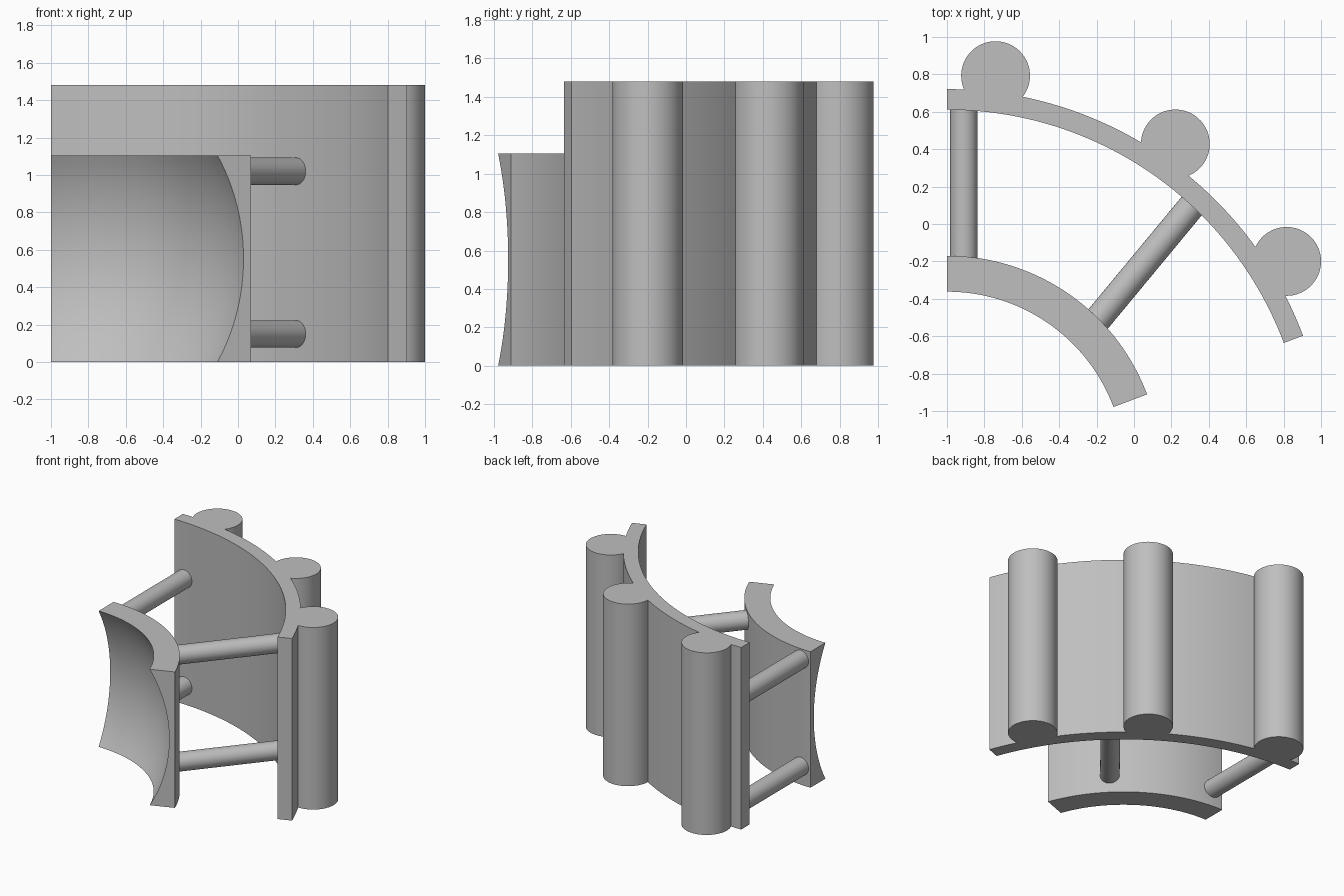
import bpy, bmesh, math
from mathutils import Vector

if "Cube" in bpy.data.objects:
    bpy.data.objects.remove(bpy.data.objects["Cube"])

CX, CY = -1.0, -1.313            # shared axis of both curved walls
A0, A1 = math.radians(90), math.radians(20.6)

grey = bpy.data.materials.new("light_grey")
grey.diffuse_color = (0.52, 0.52, 0.52, 1)
grey.use_nodes = True
grey.node_tree.nodes["Principled BSDF"].inputs["Base Color"].default_value = grey.diffuse_color


def finish(name, bm):
    bmesh.ops.recalc_face_normals(bm, faces=bm.faces)
    me = bpy.data.meshes.new(name)
    bm.to_mesh(me)
    bm.free()
    me.materials.append(grey)
    ob = bpy.data.objects.new(name, me)
    bpy.context.collection.objects.link(ob)
    bpy.ops.object.select_all(action='DESELECT')
    ob.select_set(True)
    bpy.context.view_layer.objects.active = ob
    bpy.ops.object.shade_smooth_by_angle(angle=math.radians(30))
    return ob


def arc(cx, cy, r, a, b, n):
    return [(cx + r * math.cos(a + (b - a) * i / n),
             cy + r * math.sin(a + (b - a) * i / n)) for i in range(n + 1)]


# tall outer wall: outline follows the arc and detours around each column
R_OUT, R_IN, HEIGHT, COL_R = 2.034, 1.924, 1.48, 0.184
outline, a = [], A0
for x, y in ((-0.74, 0.793), (0.221, 0.428), (0.816, -0.2)):
    dist, ang = math.hypot(x - CX, y - CY), math.atan2(y - CY, x - CX)
    phi = math.acos((R_OUT**2 - dist**2 - COL_R**2) / (2 * dist * COL_R))
    half = math.acos((R_OUT**2 + dist**2 - COL_R**2) / (2 * R_OUT * dist))
    outline += arc(CX, CY, R_OUT, a, ang + half, 14)[:-1]
    outline += arc(x, y, COL_R, ang + phi, ang - phi, 40)[:-1]
    a = ang - half
outline += arc(CX, CY, R_OUT, a, A1, 8)
outline += arc(CX, CY, R_IN, A1, A0, 48)

bm = bmesh.new()
base = bm.faces.new([bm.verts.new((x, y, 0)) for x, y in outline])
top = bmesh.ops.extrude_face_region(bm, geom=[base], use_keep_orig=True)
bmesh.ops.translate(bm, vec=(0, 0, HEIGHT),
                    verts=[v for v in top["geom"] if isinstance(v, bmesh.types.BMVert)])
finish("outer_wall_with_columns", bm)

# short inner wall: straight back, spherical hollow on the front
H, R_BACK, R_BALL, N = 1.105, 1.143, 1.10, 24
profile = [(R_BACK, 0), (R_BACK, H)]
for i in range(N + 1):
    z = H * (1 - i / N)
    profile.append((math.sqrt(R_BALL**2 - (z - H / 2)**2), z))
bm = bmesh.new()
rings, steps = [], 48
for s in range(steps + 1):
    t = A0 + (A1 - A0) * s / steps
    rings.append([bm.verts.new((CX + r * math.cos(t), CY + r * math.sin(t), z))
                  for r, z in profile])
for p, q in zip(rings, rings[1:]):
    for i in range(len(p)):
        j = (i + 1) % len(p)
        bm.faces.new((p[i], p[j], q[j], q[i]))
bm.faces.new(rings[0])
bm.faces.new(rings[-1])
finish("inner_wall", bm)

# connecting rods, two levels, ends sunk slightly into the walls
for side, p, q in (("left", (-0.91, -0.2), (-0.91, 0.64)),
                   ("right", (-0.21, -0.53), (0.33, 0.122))):
    for level, z in (("lower", 0.15), ("upper", 1.02)):
        start, end = Vector((*p, z)), Vector((*q, z))
        axis = end - start
        bm = bmesh.new()
        bmesh.ops.create_cone(bm, cap_ends=True, segments=32,
                              radius1=0.073, radius2=0.073, depth=axis.length)
        bm.transform(axis.to_track_quat('Z', 'Y').to_matrix().to_4x4())
        bmesh.ops.translate(bm, vec=(start + end) / 2, verts=bm.verts)
        finish(f"{level}_{side}_rod", bm)
